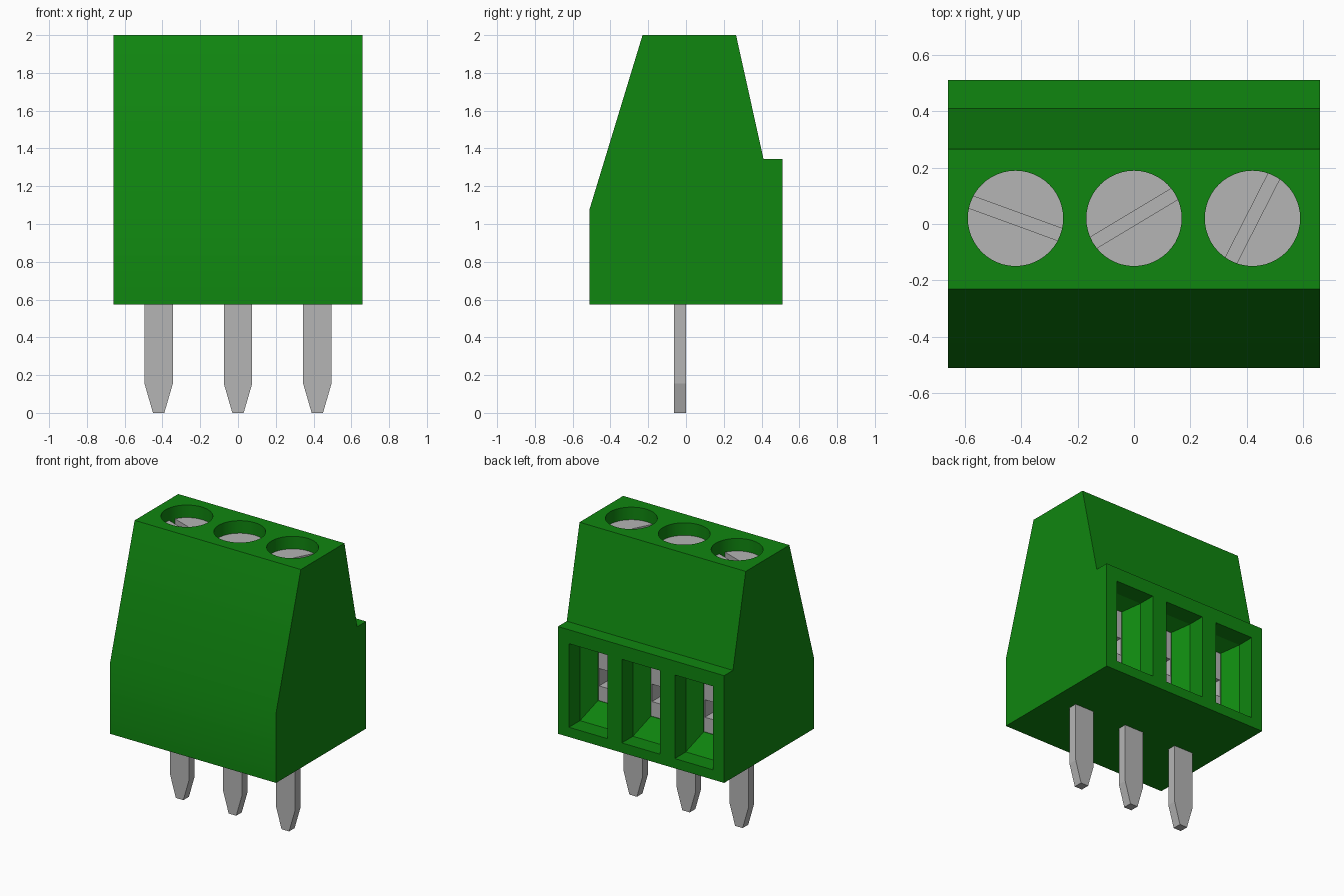
import bpy, bmesh, math
from mathutils import Matrix

if "Cube" in bpy.data.objects:
    bpy.data.objects.remove(bpy.data.objects["Cube"], do_unlink=True)


def material(name, color):
    m = bpy.data.materials.new(name)
    m.use_nodes = True
    m.diffuse_color = color
    b = m.node_tree.nodes["Principled BSDF"]
    b.inputs["Base Color"].default_value = color
    b.inputs["Roughness"].default_value = 0.6
    return m


GREEN = material("green plastic", (0.005, 0.24, 0.005, 1))
METAL = material("grey metal", (0.46, 0.46, 0.46, 1))


def finish(name, bm, mat):
    bmesh.ops.recalc_face_normals(bm, faces=bm.faces)
    me = bpy.data.meshes.new(name)
    bm.to_mesh(me)
    bm.free()
    me.materials.append(mat)
    ob = bpy.data.objects.new(name, me)
    bpy.context.collection.objects.link(ob)
    return ob


def loft(name, rings, mat):
    """Join a series of equal-length point loops into a closed solid."""
    bm = bmesh.new()
    loops = [[bm.verts.new(p) for p in r] for r in rings]
    n = len(loops[0])
    for a, b in zip(loops, loops[1:]):
        for i in range(n):
            j = (i + 1) % n
            bm.faces.new((a[i], a[j], b[j], b[i]))
    bm.faces.new(loops[0])
    bm.faces.new(loops[-1])
    return finish(name, bm, mat)


def box(name, x, y, z, mat):
    return loft(name, [[(x[0], y[0], h), (x[1], y[0], h),
                        (x[1], y[1], h), (x[0], y[1], h)] for h in z], mat)


def cylinder(name, x, y, r, z0, z1, mat):
    bm = bmesh.new()
    bmesh.ops.create_cone(bm, cap_ends=True, segments=48, radius1=r, radius2=r,
                          depth=z1 - z0,
                          matrix=Matrix.Translation((x, y, (z0 + z1) / 2)))
    return finish(name, bm, mat)


def activate(ob):
    bpy.ops.object.select_all(action='DESELECT')
    ob.select_set(True)
    bpy.context.view_layer.objects.active = ob


def cut(ob, cutter):
    """Subtract the cutter, then discard it."""
    cutter.hide_render = True
    mod = ob.modifiers.new("cut", 'BOOLEAN')
    mod.operation = 'DIFFERENCE'
    mod.solver = 'EXACT'
    mod.object = cutter
    activate(ob)
    bpy.ops.object.modifier_apply(modifier=mod.name)
    bpy.data.objects.remove(cutter, do_unlink=True)


def smooth(ob):
    activate(ob)
    bpy.ops.object.shade_smooth_by_angle(angle=math.radians(20))


# Housing: side profile extruded across the width
profile = [(-0.51, 0.575), (-0.51, 1.08), (-0.23, 2.0), (0.265, 2.0),
           (0.41, 1.345), (0.51, 1.345), (0.51, 0.575)]
housing = loft("housing", [[(x, y, z) for y, z in profile]
                           for x in (-0.66, 0.66)], GREEN)

SCREW_Y, SCREW_R, SCREW_TOP = 0.02, 0.169, 1.91
# Wire opening sections: y, half width, bottom, top
opening = [(0.60, 0.152, 0.645, 1.245), (0.385, 0.152, 0.645, 1.245),
           (0.285, 0.08, 0.77, 1.2), (0.05, 0.08, 0.77, 1.2)]

for side, cx, angle in (("right", -0.42, -20), ("middle", 0.0, 31),
                        ("left", 0.42, 63)):
    # Screw well and funnel-shaped wire opening
    cut(housing, cylinder("well_cutter", cx, SCREW_Y, SCREW_R, 1.8, 2.1, GREEN))
    cut(housing, loft("opening_cutter",
                      [[(cx - w, y, lo), (cx + w, y, lo),
                        (cx + w, y, hi), (cx - w, y, hi)]
                       for y, w, lo, hi in opening], GREEN))

    # Slotted screw head
    screw = cylinder(side + "_screw", cx, SCREW_Y, SCREW_R, 1.79, SCREW_TOP, METAL)
    slot = box("slot_cutter", (-0.3, 0.3), (-0.0225, 0.0225),
               (SCREW_TOP - 0.05, SCREW_TOP + 0.1), METAL)
    slot.data.transform(Matrix.Translation((cx, SCREW_Y, 0))
                        @ Matrix.Rotation(math.radians(angle), 4, 'Z'))
    cut(screw, slot)
    smooth(screw)

    # Wire clamp with a pocket
    clamp = box(side + "_clamp", (cx - 0.08, cx + 0.08), (0.05, 0.28),
                (0.77, 1.2), METAL)
    cut(clamp, box("pocket_cutter", (cx - 0.074, cx + 0.074), (0.1, 0.4),
                   (0.875, 1.0), METAL))

    # Solder pin with a tapered tip
    outline = [(-0.03, 0), (0.03, 0), (0.075, 0.155), (0.075, 0.6),
               (-0.075, 0.6), (-0.075, 0.155)]
    loft(side + "_pin", [[(cx + x, y, z) for x, z in outline]
                         for y in (-0.063, 0.0)], METAL)

smooth(housing)
